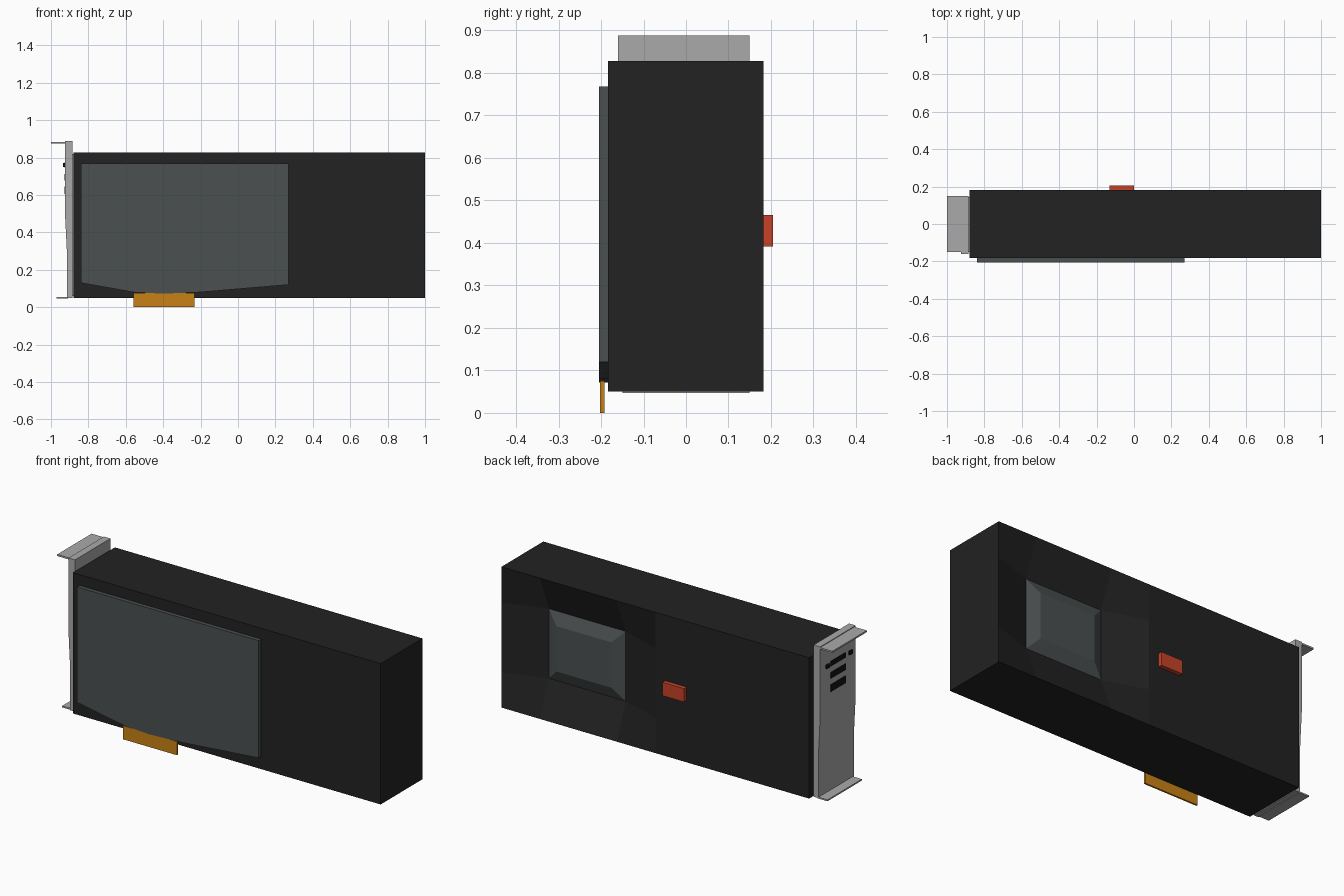
import bpy, bmesh
from mathutils import Vector

cube = bpy.data.objects.get("Cube")
if cube:
    bpy.data.objects.remove(cube, do_unlink=True)


def material(name, rgb):
    m = bpy.data.materials.new(name)
    m.use_nodes = True
    m.diffuse_color = (*rgb, 1)
    for node in m.node_tree.nodes:
        if node.type == 'BSDF_PRINCIPLED':
            node.inputs["Base Color"].default_value = (*rgb, 1)
    return m


black = material("matte black", (0.016, 0.016, 0.016))
grey = material("slate grey", (0.07, 0.08, 0.081))
silver = material("silver", (0.4, 0.4, 0.4))
gold = material("gold", (0.58, 0.22, 0.008))
red = material("red", (0.57, 0.055, 0.022))
dark = material("slot black", (0.006, 0.006, 0.006))


def finish(name, bm, *mats):
    mesh = bpy.data.meshes.new(name)
    bm.to_mesh(mesh)
    bm.free()
    for m in mats:
        mesh.materials.append(m)
    obj = bpy.data.objects.new(name, mesh)
    bpy.context.collection.objects.link(obj)
    return obj


def prism(name, outline, y0, y1, mat):
    """Extrude an x-z outline along y."""
    bm = bmesh.new()
    front = [bm.verts.new((x, y0, z)) for x, z in outline]
    back = [bm.verts.new((x, y1, z)) for x, z in outline]
    bm.faces.new(front)
    bm.faces.new(back[::-1])
    for i in range(len(outline)):
        j = (i + 1) % len(outline)
        bm.faces.new((front[j], front[i], back[i], back[j]))
    bmesh.ops.recalc_face_normals(bm, faces=bm.faces)
    return finish(name, bm, mat)


def box(name, x0, x1, y0, y1, z0, z1, mat):
    return prism(name, [(x0, z0), (x1, z0), (x1, z1), (x0, z1)], y0, y1, mat)


# Shroud: a box cut into panels, with the fan well pushed into its back
lo, hi = Vector((-0.88, -0.183, 0.05)), Vector((1, 0.182, 0.828))
bm = bmesh.new()
bmesh.ops.create_cube(bm, size=1)
for v in bm.verts:
    v.co = (lo + hi) / 2 + v.co * (hi - lo)
cuts = [(x, 'X') for x in (0.06, 0.295, 0.765)] + [(z, 'Z') for z in (0.245, 0.63)]
for value, axis in cuts:
    normal = Vector((axis == 'X', 0, axis == 'Z'))
    bmesh.ops.bisect_plane(bm, geom=bm.verts[:] + bm.edges[:] + bm.faces[:],
                           plane_co=normal * value, plane_no=normal)
for v in bm.verts:
    if v.co.y > 0 and 0.2 < v.co.x < 0.9 and 0.1 < v.co.z < 0.8:
        v.co.y -= 0.077
bm.normal_update()

# Fan: the floor of the well, raised to a faceted dome
well = [f for f in bm.faces if f.normal.y > 0.9
        and 0.3 < f.calc_center_median().x < 0.76
        and 0.25 < f.calc_center_median().z < 0.62]
ring = bmesh.ops.inset_individual(bm, faces=well, thickness=0.095, depth=0.03)["faces"]
for f in ring + well:
    f.material_index = 1
finish("shroud", bm, black, grey)

# Front plate with its shallow curved lower edge
prism("front_plate", [(-0.84, 0.13), (-0.56, 0.08), (-0.4, 0.072), (-0.2, 0.08),
                      (0.27, 0.12), (0.27, 0.768), (-0.84, 0.768)], -0.205, -0.183, grey)

# Edge connector and power socket
box("edge_connector", -0.56, -0.232, -0.202, -0.192, 0, 0.075, gold)
box("power_socket", -0.132, 0, 0.18, 0.205, 0.392, 0.466, red)

# Mounting bracket with its flanges
prism("bracket", [(-0.915, 0.05), (-0.885, 0.05), (-0.885, 0.888), (-0.925, 0.888),
                  (-0.925, 0.5), (-0.915, 0.3)], -0.16, 0.15, silver)
box("bracket_top_flange", -1, -0.92, -0.15, 0.15, 0.875, 0.884, silver)
box("bracket_bottom_flange", -0.97, -0.91, -0.15, 0.15, 0.047, 0.055, silver)
box("bracket_mount", -0.89, -0.88, -0.15, 0.145, 0.06, 0.82, silver)

# Ports and screws on the bracket
for i, (z, half) in enumerate(((0.76, 0.014), (0.695, 0.017), (0.625, 0.02))):
    box(f"port_{i + 1}", -0.928, -0.92, -0.07, 0.06, z - half, z + half, dark)
for side, y in (("right", -0.11), ("left", 0.09)):
    box(f"port_screw_{side}", -0.935, -0.92, y - 0.013, y + 0.013, 0.75, 0.77, dark)
